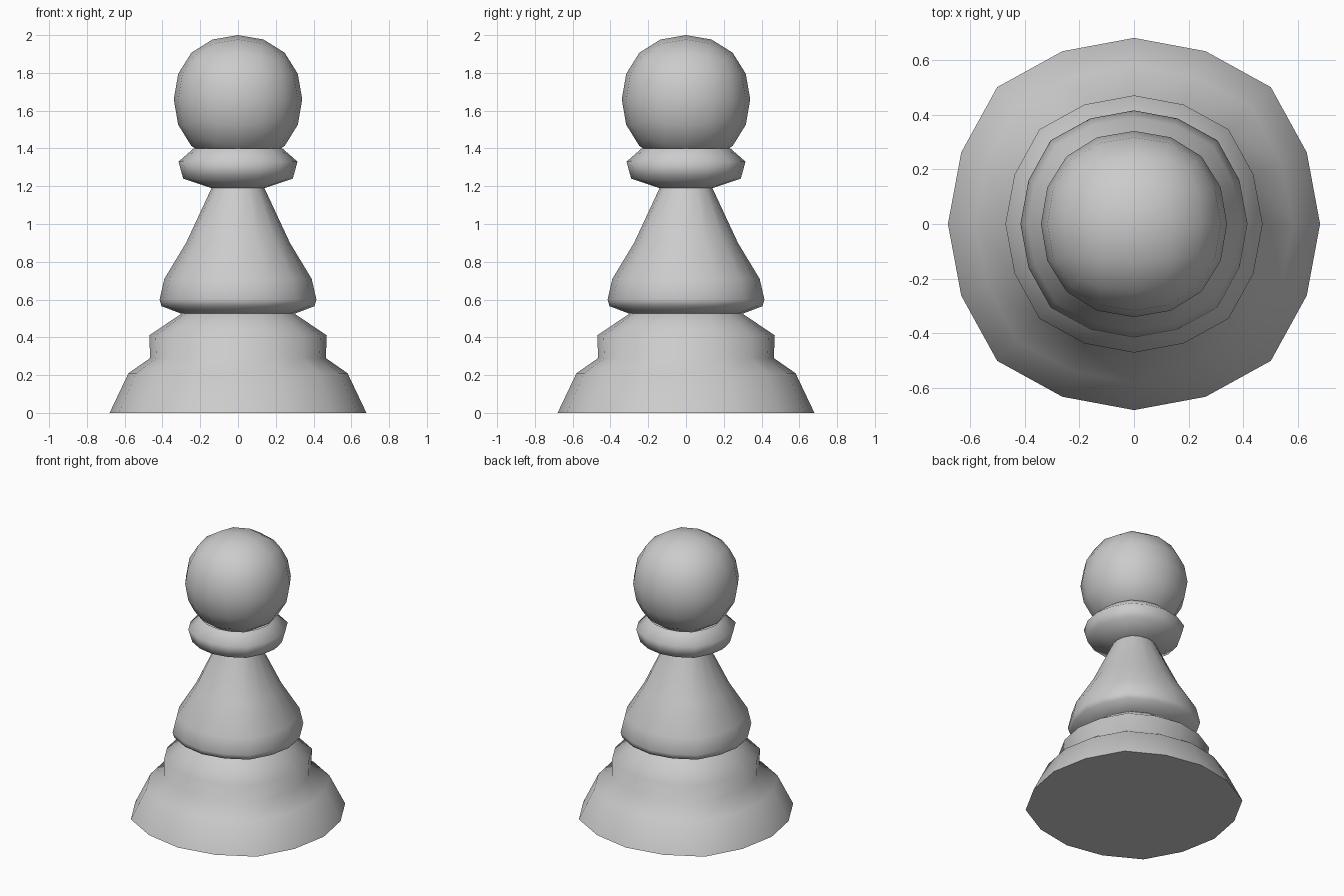
import bpy, bmesh, math

if "Cube" in bpy.data.objects:
    bpy.data.objects.remove(bpy.data.objects["Cube"])

# 16-sided ring of a softened square: the diagonals bulge slightly
BULGE = [1.0, 1.005, 1.04, 1.005]


def finish(ob, angle=75):
    bpy.ops.object.select_all(action='DESELECT')
    ob.select_set(True)
    bpy.context.view_layer.objects.active = ob
    bpy.ops.object.shade_smooth_by_angle(angle=math.radians(angle))


def turned(name, profile, cap_bottom=False):
    """Revolve (radius, z) points, listed from bottom to top."""
    bm = bmesh.new()
    rings = []
    for r, z in profile:
        ring = []
        for i in range(16):
            a = i * math.tau / 16
            k = r * BULGE[i % 4]
            ring.append(bm.verts.new((k * math.cos(a), k * math.sin(a), z)))
        rings.append(ring)
    for lo, hi in zip(rings, rings[1:]):
        for i in range(16):
            j = (i + 1) % 16
            bm.faces.new((lo[i], lo[j], hi[j], hi[i]))
    if cap_bottom:
        bm.faces.new(rings[0][::-1])
    me = bpy.data.meshes.new(name)
    bm.to_mesh(me)
    bm.free()
    ob = bpy.data.objects.new(name, me)
    bpy.context.collection.objects.link(ob)
    finish(ob)


# Stepped foot
turned("base", [(0.68, 0), (0.58, 0.21), (0.465, 0.29),
                (0.47, 0.41), (0.30, 0.525)], cap_bottom=True)

# Flared stem, starting with its overhanging underside
turned("stem", [(0.30, 0.525), (0.405, 0.565), (0.415, 0.60),
                (0.39, 0.71), (0.275, 0.90), (0.14, 1.19)])

# Collar below the head
turned("collar", [(0.14, 1.19), (0.29, 1.24), (0.315, 1.33), (0.235, 1.40)])

# Head: a subdivided cube rounded into a ball
bpy.ops.mesh.primitive_cube_add(size=0.81, location=(0, 0, 1.66))
head = bpy.context.object
head.name = "head"
sub = head.modifiers.new("round", 'SUBSURF')
sub.levels = sub.render_levels = 2
bpy.ops.object.modifier_apply(modifier=sub.name)
finish(head)
